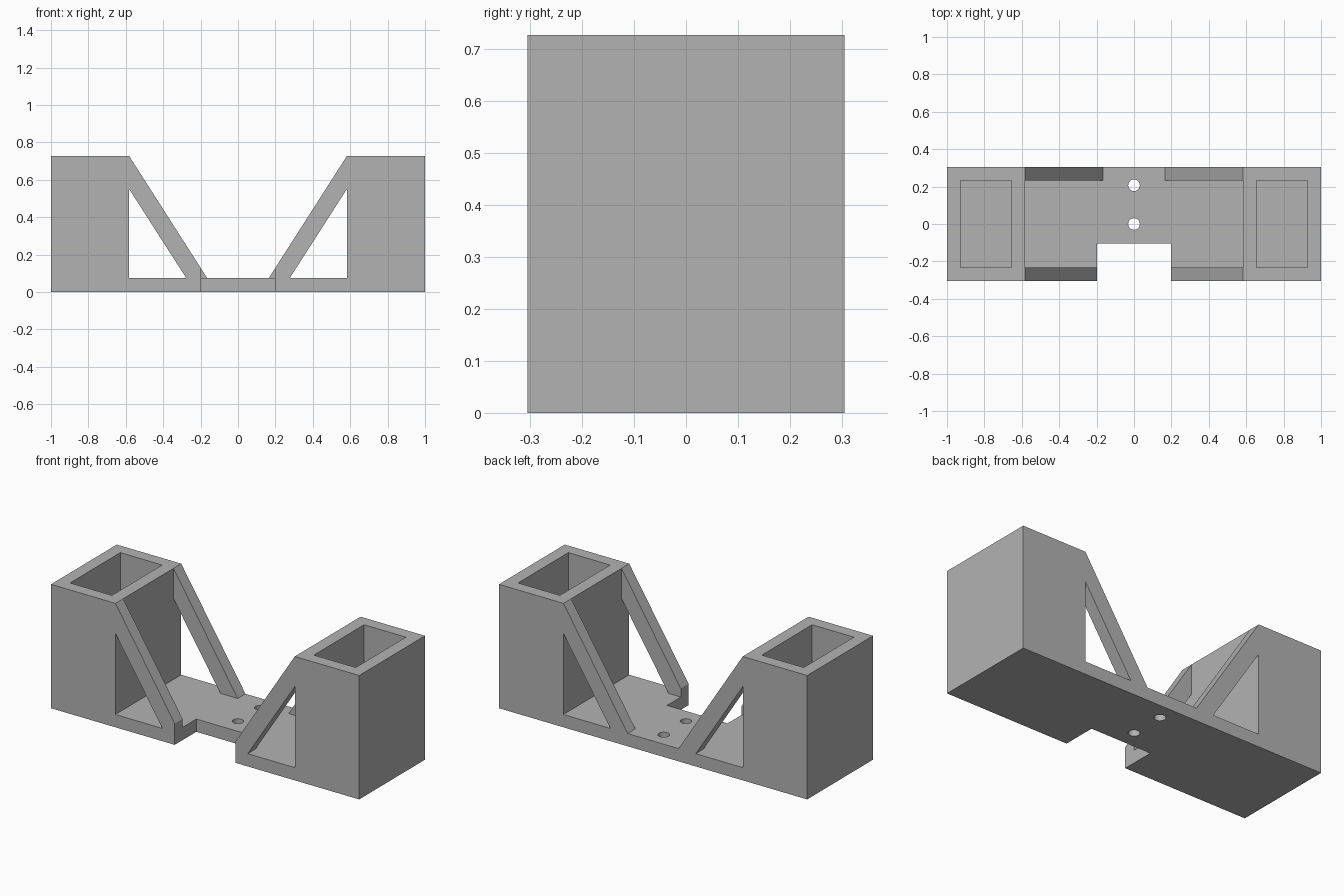
import bpy
import bmesh
import math
from mathutils import Vector

cube = bpy.data.objects.get("Cube")
if cube:
    bpy.data.objects.remove(cube, do_unlink=True)

# Main dimensions
HEIGHT, DEPTH, BASE = 0.727, 0.305, 0.075
TOWER_X, RAIL_Y, FOOT_X = 0.582, 0.233, 0.165

grey = bpy.data.materials.new("plain grey")
grey.use_nodes = True
COLOUR = (0.45, 0.45, 0.45, 1)
grey.diffuse_color = COLOUR
grey.node_tree.nodes["Principled BSDF"].inputs["Base Color"].default_value = COLOUR


def prism(name, outline, push):
    """Extrude a closed outline of 3D points along push."""
    bm = bmesh.new()
    face = bm.faces.new([bm.verts.new(p) for p in outline])
    result = bmesh.ops.extrude_face_region(bm, geom=[face])
    moved = [v for v in result["geom"] if isinstance(v, bmesh.types.BMVert)]
    bmesh.ops.translate(bm, verts=moved, vec=Vector(push))
    bmesh.ops.recalc_face_normals(bm, faces=bm.faces)
    mesh = bpy.data.meshes.new(name)
    bm.to_mesh(mesh)
    bm.free()
    mesh.materials.append(grey)
    obj = bpy.data.objects.new(name, mesh)
    bpy.context.collection.objects.link(obj)
    return obj


def side_prism(name, profile, reach):
    return prism(name, [(x, -reach, z) for x, z in profile], (0, 2 * reach, 0))


def box(name, x0, x1, y0, y1, z0, z1):
    corners = [(x0, y0, z0), (x1, y0, z0), (x1, y1, z0), (x0, y1, z0)]
    return prism(name, corners, (0, 0, z1 - z0))


def cut(target, cutter):
    cutter.hide_render = True
    mod = target.modifiers.new("cut", "BOOLEAN")
    mod.operation, mod.solver, mod.object = "DIFFERENCE", "EXACT", cutter
    bpy.context.view_layer.objects.active = target
    bpy.ops.object.modifier_apply(modifier=mod.name)
    bpy.data.objects.remove(cutter, do_unlink=True)


# Body: side profile of towers, braces and base plate
half = [(FOOT_X, BASE), (TOWER_X, HEIGHT), (1, HEIGHT), (1, 0)]
profile = half + [(-x, z) for x, z in reversed(half)]
bracket = side_prism("twin_tower_bracket", profile, DEPTH)

# Open channel between the towers, leaving a brace along each long edge
cut(bracket, box("channel", -TOWER_X, TOWER_X, -RAIL_Y, RAIL_Y, BASE, 1))

for side in (-1, 1):
    # Triangular window under the braces
    window = [(side * 0.277, BASE), (side * TOWER_X, BASE), (side * TOWER_X, 0.55)]
    cut(bracket, side_prism("window", window, 0.5))
    # Pocket in the tower top
    x0, x1 = sorted((side * 0.655, side * 0.927))
    cut(bracket, box("pocket", x0, x1, -RAIL_Y, RAIL_Y, BASE, 1))

# Notch in the front edge
cut(bracket, box("notch", -0.197, 0.197, -0.5, -0.105, -0.2, 1))

# Screw holes through the base plate
for y in (0, 0.207):
    ring = [(0.031 * math.cos(a), y + 0.031 * math.sin(a), -0.2)
            for a in (math.tau * i / 32 for i in range(32))]
    cut(bracket, prism("screw_hole", ring, (0, 0, 0.5)))

# Smooth hole walls, crisp edges elsewhere
bpy.ops.object.select_all(action="DESELECT")
bracket.select_set(True)
bpy.context.view_layer.objects.active = bracket
bpy.ops.object.shade_smooth_by_angle(angle=math.radians(30))
